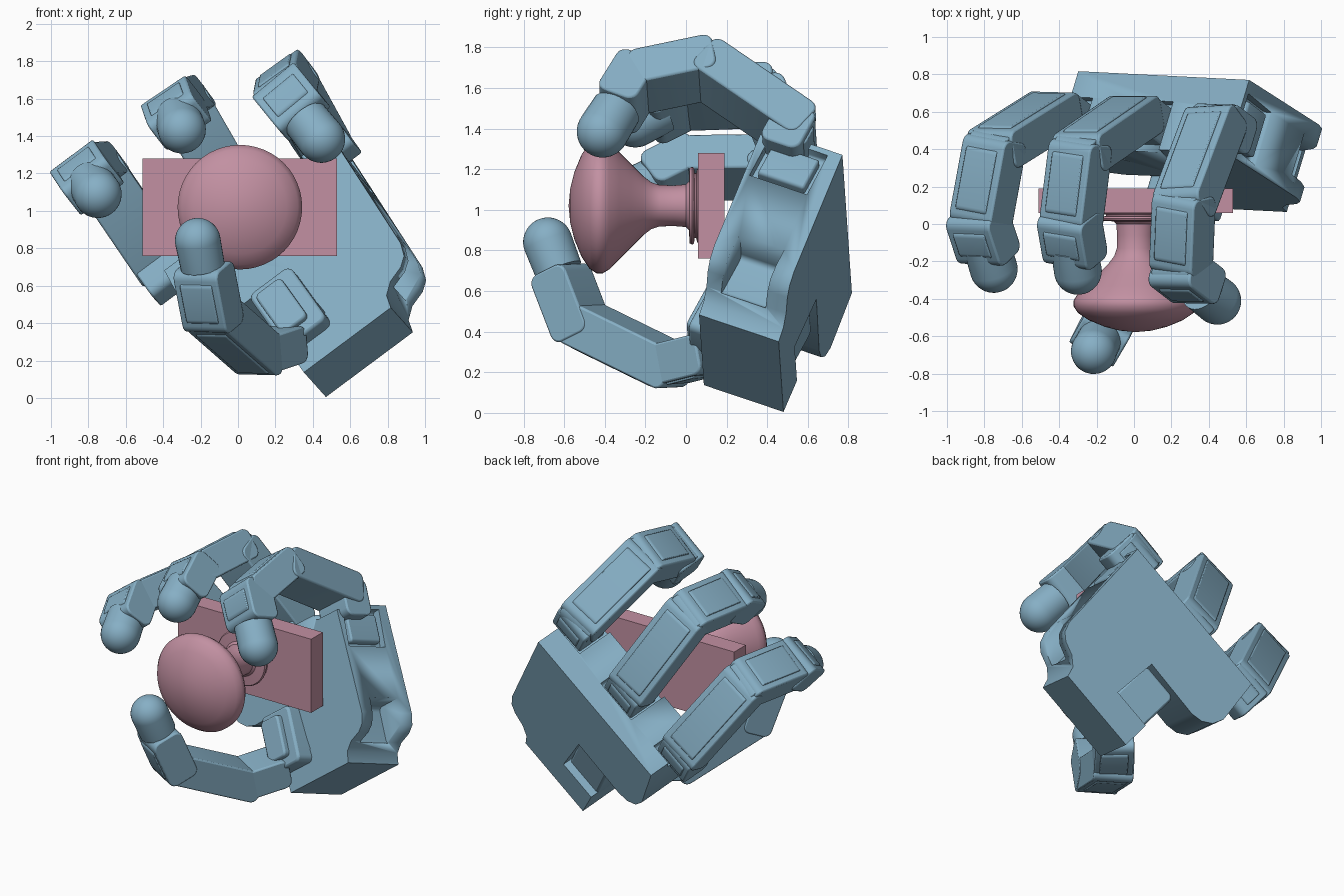
import bpy, bmesh, math
from mathutils import Vector, Matrix

if "Cube" in bpy.data.objects:
    bpy.data.objects.remove(bpy.data.objects["Cube"])

def material(name, col):
    m = bpy.data.materials.new(name)
    m.diffuse_color = (*col, 1)
    m.use_nodes = True
    m.node_tree.nodes["Principled BSDF"].inputs["Base Color"].default_value = m.diffuse_color
    return m

BLUE = material("hand_blue", (0.24, 0.43, 0.56))
PINK = material("knob_pink", (0.54, 0.28, 0.36))

# Palm frame: u across the palm, v towards the fingers, w out of the palm
A = Vector((0.47, 0.48, 0.005))
U = Vector((0.802, -0.041, 0.597)).normalized()
W = Vector((-0.35, -0.903, 0.248))
W = (W - U * W.dot(U)).normalized()
V = W.cross(U)

def frame(o, x, y, z):
    return Matrix.Translation(o) @ Matrix((x, y, z)).transposed().to_4x4()

PALM = frame(A, U, V, W)

def finish(name, bm, mat, mw, bevel=0, angle=35):
    bmesh.ops.recalc_face_normals(bm, faces=bm.faces)
    me = bpy.data.meshes.new(name)
    bm.to_mesh(me)
    bm.free()
    ob = bpy.data.objects.new(name, me)
    bpy.context.collection.objects.link(ob)
    ob.matrix_world = mw
    me.materials.append(mat)
    if bevel:
        b = ob.modifiers.new("bevel", 'BEVEL')
        b.width, b.segments, b.angle_limit = bevel, 2, math.radians(40)
    bpy.context.view_layer.objects.active = ob
    for o in bpy.context.selected_objects:
        o.select_set(False)
    ob.select_set(True)
    bpy.ops.object.shade_smooth_by_angle(angle=math.radians(angle))
    return ob

def prism(name, pts, z0, z1, mw, bevel=0.0, slope=0.0, mat=BLUE):
    """Extrude a 2D outline from z0 to z1; slope shears z along y."""
    bm = bmesh.new()
    lo = [bm.verts.new((x, y, z0 + slope * y)) for x, y in pts]
    hi = [bm.verts.new((x, y, z1 + slope * y)) for x, y in pts]
    n = len(pts)
    bm.faces.new(lo)
    bm.faces.new(hi)
    for i in range(n):
        bm.faces.new((lo[i], lo[(i + 1) % n], hi[(i + 1) % n], hi[i]))
    return finish(name, bm, mat, mw, bevel)

def rounded(x0, x1, y0, y1, r, seg=5):
    pts = []
    for k, (cx, cy) in enumerate(((x1 - r, y1 - r), (x0 + r, y1 - r), (x0 + r, y0 + r), (x1 - r, y0 + r))):
        for i in range(seg + 1):
            a = math.pi / 2 * (k + i / seg)
            pts.append((cx + r * math.cos(a), cy + r * math.sin(a)))
    return pts

def lathe(name, prof, mw, mat, steps=48):
    """Spin (axial, radius) points around local x."""
    bm = bmesh.new()
    vs = [bm.verts.new((a, r, 0)) for a, r in prof]
    es = [bm.edges.new(e) for e in zip(vs, vs[1:])]
    bmesh.ops.spin(bm, geom=vs + es, cent=(0, 0, 0), axis=(1, 0, 0), angle=2 * math.pi, steps=steps)
    bmesh.ops.remove_doubles(bm, verts=bm.verts, dist=1e-4)
    return finish(name, bm, mat, mw)

def cut(ob, cutter):
    m = ob.modifiers.new("cut", 'BOOLEAN')
    m.operation, m.object, m.solver = 'DIFFERENCE', cutter, 'EXACT'
    bpy.context.view_layer.objects.active = ob
    bpy.ops.object.modifier_apply(modifier=m.name)
    bpy.data.objects.remove(cutter)

# Knob: backing plate and turned handle along -y
prism("knob_plate", [(-0.51, 0.76), (0.53, 0.76), (0.53, 1.28), (-0.51, 1.28)], 0.06, 0.19,
      Matrix(((1, 0, 0, 0), (0, 0, 1, 0), (0, 1, 0, 0), (0, 0, 0, 1))), mat=PINK)
knob = [(-0.08, 0), (-0.08, 0.18), (-0.055, 0.18), (-0.05, 0.16), (-0.042, 0.16), (-0.04, 0.185), (-0.03, 0.192),
        (-0.018, 0.185), (-0.014, 0.12), (0.0, 0.105), (0.06, 0.1), (0.13, 0.102), (0.17, 0.115), (0.21, 0.145),
        (0.27, 0.205), (0.33, 0.265), (0.38, 0.315), (0.41, 0.333), (0.44, 0.333), (0.475, 0.31),
        (0.515, 0.25), (0.55, 0.165), (0.57, 0.085), (0.578, 0)]
lathe("knob_handle", knob, frame(Vector((0.01, 0, 1.02)), Vector((0, -1, 0)), Vector((1, 0, 0)), Vector((0, 0, 1))), PINK)

# Palm: flared body with a thumb notch
outline = [(0, 0), (0.58, 0), (0.6, 0.07), (0.66, 0.12), (0.75, 0.15), (0.8, 0.19), (0.825, 0.26), (0.86, 0.98),
           (-0.28, 0.98), (-0.32, 0.66), (-0.29, 0.58), (-0.23, 0.53), (-0.15, 0.51), (0.26, 0.52), (0.28, 0.2), (0, 0.2)]
palm = prism("palm", outline, 0.0, 0.43, PALM, slope=0.085)
cut(palm, prism("side_pocket", rounded(0.64, 1.0, 0.11, 0.36, 0.03), 0.12, 0.36, PALM))
cut(palm, prism("motor_pocket", rounded(0.80, 1.0, 0.70, 0.95, 0.02), 0.15, 0.46, PALM))
prism("motor_cover", rounded(0.7, 0.85, 0.73, 0.92, 0.02), 0.18, 0.43, PALM, 0.01)

# Thumb housing in the notch
prism("thumb_housing", rounded(0.0, 0.275, 0.12, 0.5, 0.04), 0.07, 0.56, PALM, 0.015)
prism("thumb_housing_cap", rounded(0.03, 0.2, 0.18, 0.46, 0.03), 0.54, 0.6, PALM, 0.012)

WID, THK = 0.29, 0.21

def link(name, p, q, n, start, end, wid=WID, thk=THK, hinge=True):
    """Shell from joint p towards joint q, with back cover and hinge barrel."""
    d = (q - p).normalized()
    n = (n - d * n.dot(d)).normalized()
    m = frame(p, d, n.cross(d), n)
    h, L = thk / 2, (q - p).length
    prism(name, rounded(start, L + end, -h, h, 0.05), -wid / 2, wid / 2, m, 0.01)
    prism(name + "_cover", rounded(start + 0.06, L + end - 0.06, -h - 0.01, 0, 0.03), -wid * 0.36, wid * 0.36, m, 0.006)
    if hinge:
        prism(name + "_hinge", rounded(-h * 0.9, h * 0.9, -h * 0.9, h * 0.9, h * 0.89, 8), -wid * 0.44, wid * 0.44, m, 0.008)
    return m

def tip(name, p, c, n, body, r=0.128, wid=WID):
    """Last segment: short shell plus a domed rubber tip centred on c."""
    d = (c - p).normalized()
    L = (c - p).length
    m = link(name + "_end", p, p + d * body, n, -0.08, 0, wid)
    prof = [(-0.15, 0), (-0.15, r * 0.97)]
    prof += [(r * math.sin(a), r * math.cos(a)) for a in (math.pi / 2 * i / 12 for i in range(12))] + [(r, 0)]
    lathe(name + "_tip", prof, Matrix.Translation(d * L) @ m, BLUE, 32)

# Three fingers: knuckle, middle joint, end joint and tip centre
fingers = {
    "index": ((0.43, 0.54, 1.40), (0.265, 0.10, 1.70), (0.25, -0.26, 1.625), (0.445, -0.41, 1.385)),
    "middle": ((0.0, 0.58, 1.06), (-0.29, 0.38, 1.565), (-0.34, -0.02, 1.55), (-0.30, -0.25, 1.435)),
    "ring": ((-0.43, 0.60, 0.74), (-0.75, 0.40, 1.21), (-0.825, -0.01, 1.205), (-0.75, -0.24, 1.09)),
}
for name, joints in fingers.items():
    a, b, c, e = (Vector(j) for j in joints)
    root = a - V * 0.2
    link(name + "_knuckle", root, a, U, 0, 0.05, WID - 0.02, hinge=False)
    cut(palm, prism("finger_slot", rounded(-0.155, 0.155, 0.06, 0.5, 0.02), -0.13, 0.4, frame(root, U, V, W)))
    link(name + "_lower", a, b, U, -0.06, 0.03)
    link(name + "_upper", b, c, U, -0.06, 0.0, WID - 0.006, THK - 0.006)
    tip(name, c, e, U, 0.2)

# Thumb
t0, t1, t2, t3 = (Vector(p) for p in ((0.22, 0.06, 0.28), (0.10, -0.10, 0.24), (-0.14, -0.53, 0.45), (-0.215, -0.68, 0.84)))
n = (t2 - t1).cross(t3 - t2).normalized()
link("thumb_base", t0, t1, n, -0.09, 0.03, 0.25, 0.2)
link("thumb_lower", t1, t2, n, -0.09, 0.03, 0.26)
tip("thumb", t2, t3, n, 0.28, 0.122, 0.27)
